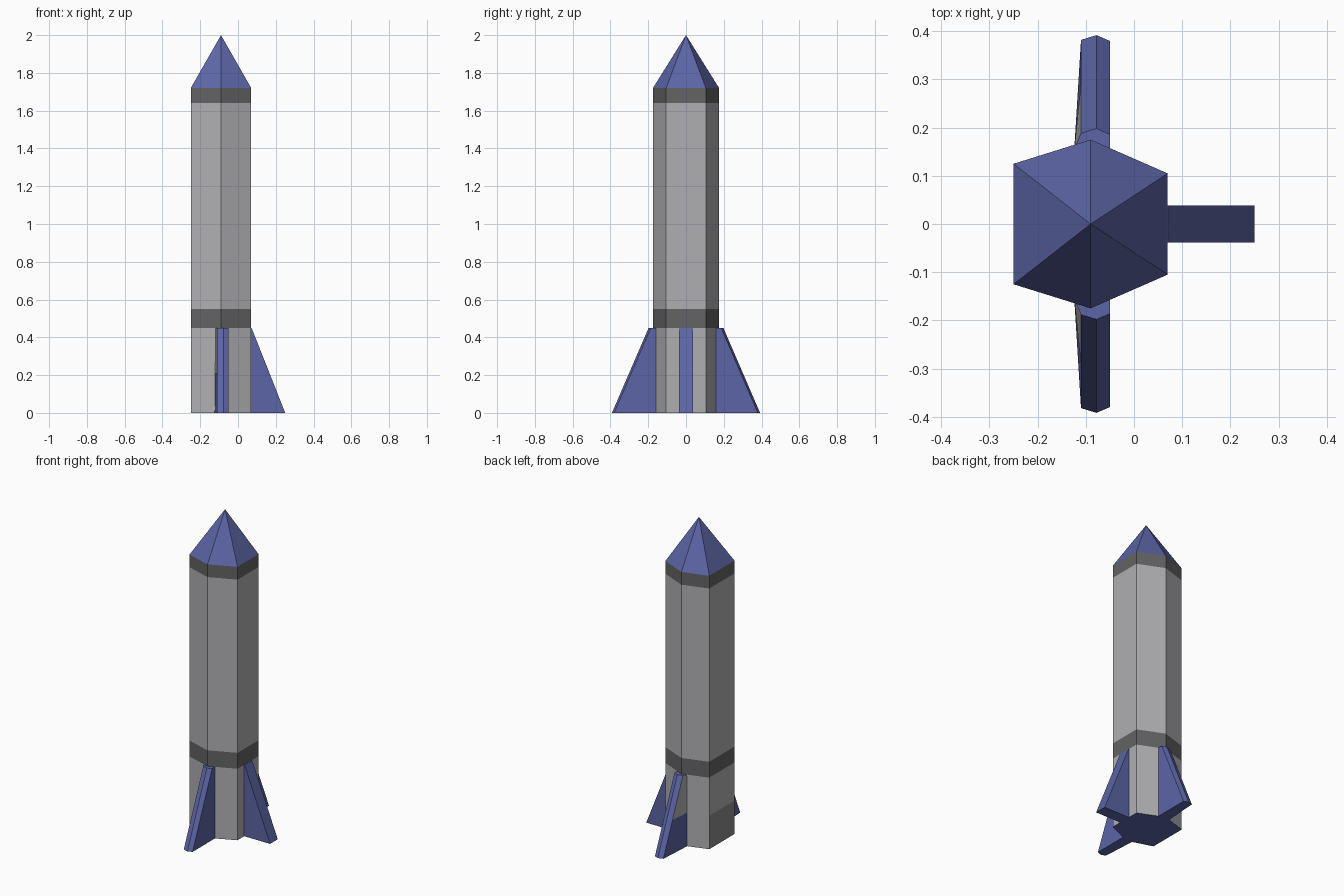
import bpy

if "Cube" in bpy.data.objects:
    bpy.data.objects.remove(bpy.data.objects["Cube"])


def material(name, rgb):
    m = bpy.data.materials.new(name)
    m.diffuse_color = (*rgb, 1)
    m.use_nodes = True
    m.node_tree.nodes["Principled BSDF"].inputs["Base Color"].default_value = m.diffuse_color
    return m


grey = material("light grey", (0.43, 0.43, 0.45))
dark = material("dark grey", (0.125, 0.125, 0.128))
blue = material("blue", (0.107, 0.13, 0.38))
shade = material("mid grey", (0.25, 0.25, 0.26))


def loft(name, rings, mats, rule=None):
    """Skin stacked rings of equal length, capped at both ends."""
    n = len(rings[0])
    verts = [v for r in rings for v in r]
    faces = [(k * n + i, k * n + (i + 1) % n, (k + 1) * n + (i + 1) % n, (k + 1) * n + i)
             for k in range(len(rings) - 1) for i in range(n)]
    faces += [tuple(reversed(range(n))), tuple(range(len(verts) - n, len(verts)))]
    mesh = bpy.data.meshes.new(name)
    mesh.from_pydata(verts, [], faces)
    for m in mats:
        mesh.materials.append(m)
    if rule:
        for p in mesh.polygons:
            p.material_index = rule(p.center, p.normal)
    obj = bpy.data.objects.new(name, mesh)
    bpy.context.collection.objects.link(obj)
    return obj


# Six-sided outline shared by hull, bands and nose (counter-clockwise)
HULL = [(0.07, -0.105), (0.07, 0.105), (-0.09, 0.175),
        (-0.25, 0.125), (-0.25, -0.125), (-0.09, -0.175)]


def ring(z):
    return [(x, y, z) for x, y in HULL]


# Hull sections; the bottom one has a blue underside and a darker patch on -x
loft("engine_section", [ring(0), ring(0.21), ring(0.45)], [grey, blue, shade],
     lambda c, n: 1 if n.z < -0.5 else 2 if n.x < -0.9 and c.z < 0.2 else 0)
loft("lower_band", [ring(0.45), ring(0.55)], [dark])
loft("main_hull", [ring(0.55), ring(1.64)], [grey])
loft("upper_band", [ring(1.64), ring(1.72)], [dark])

# Pointed nose
nose = bpy.data.meshes.new("nose_cone")
nose.from_pydata(ring(1.72) + [(-0.09, 0, 2.0)], [],
                 [(i, (i + 1) % 6, 6) for i in range(6)] + [(5, 4, 3, 2, 1, 0)])
nose.materials.append(blue)
bpy.context.collection.objects.link(bpy.data.objects.new("nose_cone", nose))

# Right fin: a wedge sloping down to the tip
loft("right_fin", [[(0.06, -0.038, z), (x, -0.038, z), (x, 0.038, z), (0.06, 0.038, z)]
                   for z, x in ((0, 0.25), (0.45, 0.072))], [blue])


# Front and back fins, with a ridged outer edge
def side_fin(name, s):
    rings = []
    for z, out in ((0, 0.0), (0.21, 0.0905), (0.45, 0.194)):
        pts = [(-0.05, 0.15), (-0.05, 0.38 - out), (-0.078, 0.392 - out),
               (-0.11, 0.382 - out), (-0.124, 0.155)]
        r = [(x, s * y, z) for x, y in pts]
        rings.append(r if s > 0 else r[::-1])
    # the upper part of the -x side is grey
    loft(name, rings, [blue, grey],
         lambda c, n: 1 if n.x < -0.85 and c.z > 0.21 else 0)


side_fin("back_fin", 1)
side_fin("front_fin", -1)
